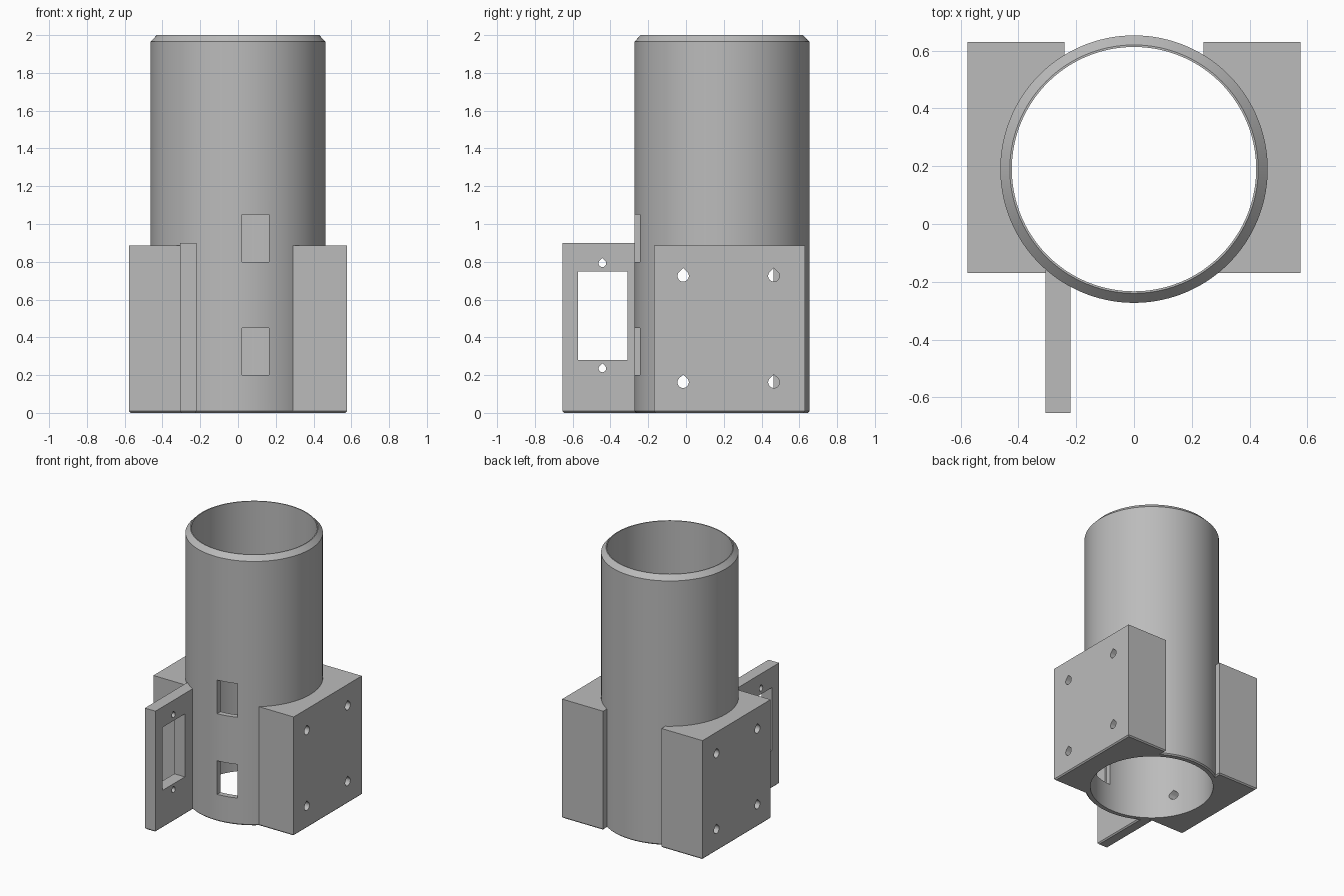
import bpy, bmesh, math
from mathutils import Vector

if "Cube" in bpy.data.objects:
    bpy.data.objects.remove(bpy.data.objects["Cube"])

CY = 0.19          # tube axis y
SEG = 144
R_OUT, R_RIM, R_BORE = 0.463, 0.43, 0.423
FOOT = 0.009       # small chamfer around the bottom

grey = bpy.data.materials.new("plastic grey")
grey.diffuse_color = (0.5, 0.5, 0.5, 1)
grey.use_nodes = True
grey.node_tree.nodes["Principled BSDF"].inputs["Base Color"].default_value = grey.diffuse_color


def finish(name, bm):
    bmesh.ops.recalc_face_normals(bm, faces=bm.faces[:])
    mesh = bpy.data.meshes.new(name)
    bm.to_mesh(mesh)
    bm.free()
    mesh.materials.append(grey)
    ob = bpy.data.objects.new(name, mesh)
    bpy.context.collection.objects.link(ob)
    return ob


def lathe(name, profile):
    """Closed solid of revolution about the tube axis from (radius, z) pairs."""
    bm = bmesh.new()
    rings = []
    for r, z in profile:
        rings.append([bm.verts.new((r * math.cos(2 * math.pi * i / SEG),
                                    CY + r * math.sin(2 * math.pi * i / SEG), z))
                      for i in range(SEG)])
    for a, b in zip(rings, rings[1:]):
        for i in range(SEG):
            j = (i + 1) % SEG
            bm.faces.new((a[i], a[j], b[j], b[i]))
    bm.faces.new(rings[0])
    bm.faces.new(rings[-1])
    return finish(name, bm)


def box(name, x, y, z, foot=0):
    """Box from ranges, with an optional chamfer around its bottom."""
    bm = bmesh.new()
    bmesh.ops.create_cube(bm, size=1)
    for v in bm.verts:
        v.co = Vector([r[0] if c < 0 else r[1] for c, r in zip(v.co, (x, y, z))])
    if foot:
        low = [e for e in bm.edges if all(v.co.z < z[0] + 1e-5 for v in e.verts)]
        bmesh.ops.bevel(bm, geom=low, offset=foot, segments=1, affect='EDGES')
    return finish(name, bm)


def teardrop(name, x, y, z, r):
    """Sideways hole cutter along x with a pointed top."""
    pts = [(r * math.cos(a), r * math.sin(a))
           for a in (math.radians(135 + 270 * i / 24) for i in range(25))]
    pts.append((0, r * 1.38))
    bm = bmesh.new()
    ends = [[bm.verts.new((xx, y + u, z + w)) for u, w in pts] for xx in x]
    bm.faces.new(ends[0])
    bm.faces.new(ends[1])
    for i in range(len(pts)):
        j = (i + 1) % len(pts)
        bm.faces.new((ends[0][i], ends[0][j], ends[1][j], ends[1][i]))
    return finish(name, bm)


def combine(target, other, operation):
    mod = target.modifiers.new(operation.lower(), 'BOOLEAN')
    mod.operation = operation
    mod.solver = 'EXACT'
    mod.object = other
    bpy.context.view_layer.objects.active = target
    bpy.ops.object.modifier_apply(modifier=mod.name)
    bpy.data.objects.remove(other)


# Tube with chamfered rim
body = lathe("mounting_tube", [(R_OUT - FOOT, 0), (R_OUT, FOOT),
                               (R_OUT, 1.965), (R_RIM, 2.0)])

# Side mounting blocks
for s in (-1, 1):
    xs = sorted((s * 0.24, s * 0.577))
    combine(body, box("side_block", xs, (-0.17, 0.63), (0, 0.885), FOOT), 'UNION')

# Upright bracket plate at the front
combine(body, box("bracket_plate", (-0.307, -0.22), (-0.655, -0.16), (0, 0.9), FOOT), 'UNION')

# Main bore
combine(body, lathe("bore_cutter", [(R_BORE, -0.1), (R_BORE, 2.1)]), 'DIFFERENCE')

# Two slots through the front wall
for z in (0.2, 0.8):
    combine(body, box("slot_cutter", (0.02, 0.165), (-0.4, 0.0), (z, z + 0.25)), 'DIFFERENCE')

# Bracket window and its screw holes
combine(body, box("window_cutter", (-0.4, -0.1), (-0.572, -0.31), (0.28, 0.748)), 'DIFFERENCE')
for z in (0.235, 0.792):
    combine(body, teardrop("bracket_hole", (-0.4, -0.1), -0.443, z, 0.02), 'DIFFERENCE')

# Bolt holes through the side blocks
for s in (-1, 1):
    for y in (-0.015, 0.465):
        for z in (0.162, 0.725):
            combine(body, teardrop("bolt_hole", (s * 0.322, s * 0.7), y, z, 0.03), 'DIFFERENCE')

# Smooth the round walls, keep edges crisp
bpy.ops.object.select_all(action='DESELECT')
body.select_set(True)
bpy.context.view_layer.objects.active = body
bpy.ops.object.shade_smooth_by_angle(angle=math.radians(25))
